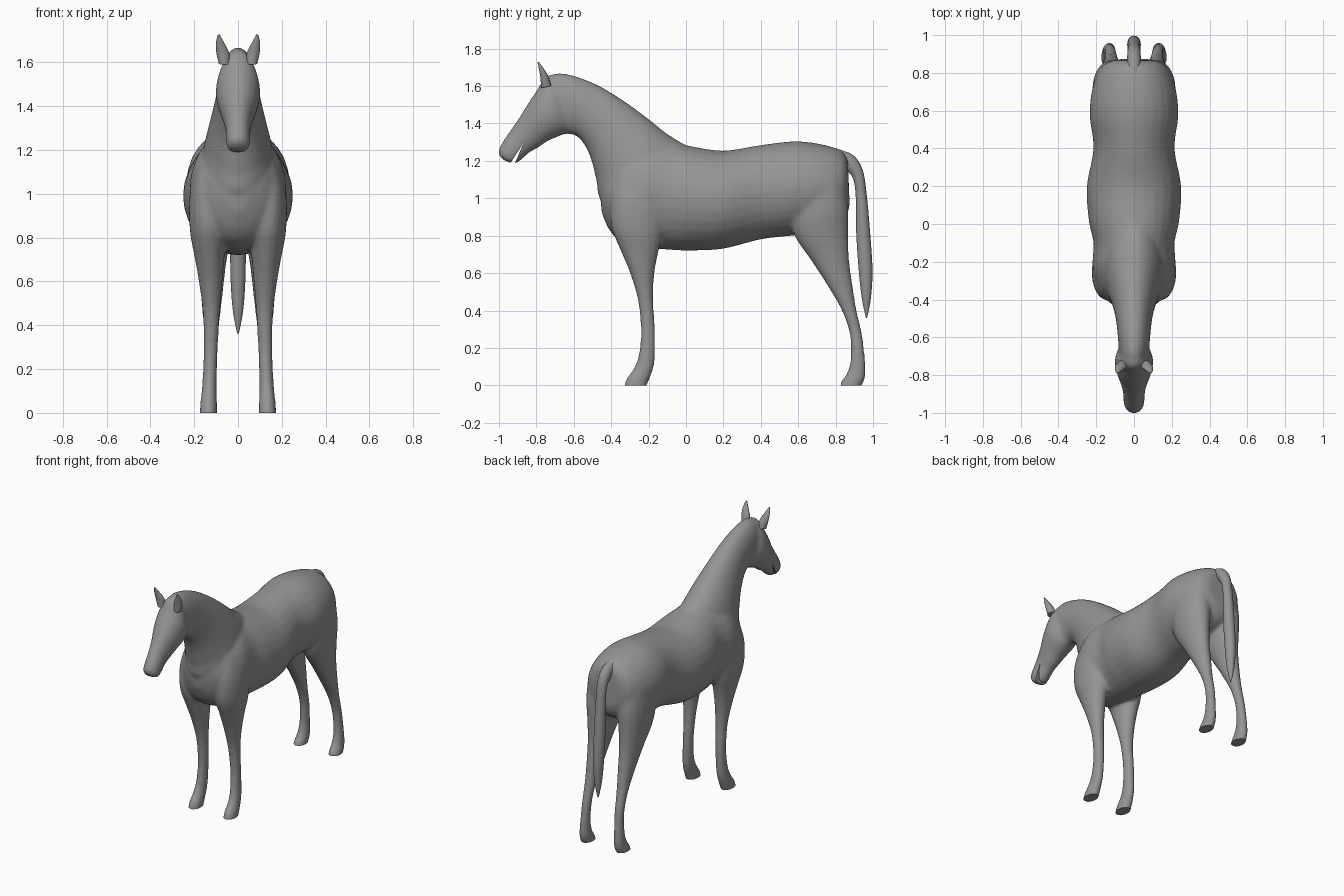
import bpy, bmesh
from math import cos, sin, tau, radians
from mathutils import Vector

default_cube = bpy.data.objects.get("Cube")
if default_cube:
    bpy.data.objects.remove(default_cube, do_unlink=True)

# One flat coat colour
coat = bpy.data.materials.new("grey coat")
coat.use_nodes = True
coat.diffuse_color = (.3, .3, .3, 1)
coat.node_tree.nodes["Principled BSDF"].inputs["Base Color"].default_value = coat.diffuse_color


def spline(before, start, end, after, t):
    """Catmull-Rom blend between two sections."""
    return (start * 2 + (end - before) * t
            + (before * 2 - start * 5 + end * 4 - after) * t ** 2
            + (start * 3 - before - end * 3 + after) * t ** 3) / 2


def add_loft(bm, sections, side=1, steps=6, segments=28):
    """Skin oval rings: (edge y, edge z, opposite y, opposite z, half width, centre x)."""
    rows = [Vector(section if len(section) == 6 else (*section, 0)) for section in sections]
    rows = [rows[0]] + rows + [rows[-1]]
    smooth_rows = []
    for before, start, end, after in zip(rows, rows[1:], rows[2:], rows[3:]):
        smooth_rows += [spline(before, start, end, after, i / steps) for i in range(steps)]
    smooth_rows.append(rows[-1])
    rings = []
    for ay, az, by, bz, width, x in smooth_rows:
        ring = []
        for k in range(segments):
            c, s = cos(tau * k / segments), sin(tau * k / segments)
            ring.append(bm.verts.new((side * (x + width * s),
                                      (ay + by) / 2 + (ay - by) / 2 * c,
                                      (az + bz) / 2 + (az - bz) / 2 * c)))
        rings.append(ring)
    faces = [bm.faces.new(rings[0]), bm.faces.new(rings[-1][::-1])]
    for lower, upper in zip(rings, rings[1:]):
        for k in range(segments):
            n = (k + 1) % segments
            faces.append(bm.faces.new((lower[k], upper[k], upper[n], lower[n])))
    bmesh.ops.recalc_face_normals(bm, faces=faces)


def make_object(name, bm):
    mesh = bpy.data.meshes.new(name)
    bm.to_mesh(mesh)
    bm.free()
    mesh.materials.append(coat)
    obj = bpy.data.objects.new(name, mesh)
    bpy.context.collection.objects.link(obj)
    return obj


def finish(obj):
    """Apply modifiers and shade smoothly, keeping cut edges crisp."""
    bpy.ops.object.select_all(action='DESELECT')
    obj.select_set(True)
    bpy.context.view_layer.objects.active = obj
    bpy.ops.object.convert(target='MESH')
    bpy.ops.object.shade_smooth_by_angle(angle=radians(50))


def make_prism(name, outline, half_width):
    """Cutter: a side outline extruded across the model."""
    bm = bmesh.new()
    face = bm.faces.new([bm.verts.new((-half_width, y, z)) for y, z in outline])
    extruded = bmesh.ops.extrude_face_region(bm, geom=[face])["geom"]
    bmesh.ops.translate(bm, vec=(half_width * 2, 0, 0),
                        verts=[v for v in extruded if isinstance(v, bmesh.types.BMVert)])
    bmesh.ops.recalc_face_normals(bm, faces=bm.faces)
    cutter = make_object(name, bm)
    cutter.hide_render = True
    return cutter


# Barrel, from rump to chest
torso = [
    (.865, 1.21, .875, .96, .10), (.83, 1.255, .84, .88, .17),
    (.72, 1.29, .72, .82, .22), (.58, 1.305, .57, .80, .235),
    (.4, 1.285, .4, .78, .215), (.2, 1.255, .2, .73, .25),
    (.02, 1.28, .02, .72, .24), (-.1, 1.3, -.1, .725, .215),
    (-.22, 1.3, -.25, .74, .22), (-.33, 1.25, -.35, .77, .19),
    (-.42, 1.18, -.41, .83, .13), (-.465, 1.1, -.45, .92, .05)]

# Neck, from withers to poll
neck = [
    (.04, 1.26, -.2, .95, .13), (-.1, 1.345, -.44, .98, .16),
    (-.2, 1.425, -.48, 1.1, .14), (-.33, 1.52, -.505, 1.2, .115),
    (-.46, 1.6, -.54, 1.28, .097), (-.58, 1.65, -.59, 1.335, .087),
    (-.68, 1.67, -.66, 1.345, .08), (-.74, 1.65, -.7, 1.36, .07)]

# Head, from poll to lips
head = [
    (-.7, 1.665, -.62, 1.42, .06), (-.755, 1.65, -.62, 1.36, .09),
    (-.79, 1.59, -.67, 1.335, .102), (-.84, 1.515, -.74, 1.305, .09),
    (-.89, 1.435, -.79, 1.27, .07), (-.945, 1.355, -.835, 1.245, .058),
    (-.985, 1.295, -.875, 1.21, .056), (-1.005, 1.245, -.9, 1.19, .052),
    (-.98, 1.205, -.925, 1.185, .036)]

# Legs, from shoulder or hip to hoof
front_leg = [
    (-.36, 1.15, -.12, 1.15, .05, .13), (-.4, 1, -.1, 1, .08, .14),
    (-.4, .85, -.12, .82, .085, .135), (-.35, .72, -.15, .7, .068, .13),
    (-.3, .6, -.17, .58, .053, .125), (-.257, .45, -.174, .45, .039, .122),
    (-.242, .28, -.164, .28, .033, .125), (-.257, .15, -.165, .14, .033, .13),
    (-.287, .08, -.18, .07, .036, .133), (-.323, .03, -.2, .02, .04, .134),
    (-.335, -.03, -.22, -.03, .04, .135)]
hind_leg = [
    (.6, 1.1, .84, 1.1, .08, .13), (.56, .92, .867, .95, .1, .12),
    (.58, .8, .868, .8, .085, .12), (.66, .68, .873, .67, .065, .12),
    (.745, .55, .892, .53, .05, .12), (.832, .4, .913, .4, .037, .122),
    (.875, .27, .943, .27, .031, .125), (.88, .15, .958, .14, .031, .13),
    (.862, .07, .962, .06, .035, .132), (.828, .02, .947, .01, .04, .134),
    (.82, -.03, .92, -.03, .04, .135)]

# Fuse the anatomy into one soft skin
body_mesh = bmesh.new()
for part in (torso, neck, head):
    add_loft(body_mesh, part)
for side in (1, -1):
    add_loft(body_mesh, front_leg, side)
    add_loft(body_mesh, hind_leg, side)
body = make_object("horse_body", body_mesh)
remesh = body.modifiers.new("Fuse", 'REMESH')
remesh.mode = 'VOXEL'
remesh.voxel_size = .009
soften = body.modifiers.new("Soften", 'SMOOTH')
soften.factor = .5
soften.iterations = 22

# Mouth slit and flat hoof soles
cutters = [
    make_prism("mouth_cutter", [(-.868, 1.297), (-.95, 1.17), (-.922, 1.17)], .2),
    make_prism("sole_cutter", [(-1, 0), (1, 0), (1, -.2), (-1, -.2)], .5)]
for cutter in cutters:
    cut = body.modifiers.new(cutter.name, 'BOOLEAN')
    cut.operation = 'DIFFERENCE'
    cut.solver = 'EXACT'
    cut.object = cutter
finish(body)
for cutter in cutters:
    bpy.data.objects.remove(cutter, do_unlink=True)

# Tail, arching from the dock and hanging down
tail = [
    (.74, 1.285, .76, 1.2, .03), (.83, 1.258, .81, 1.19, .034),
    (.9, 1.225, .86, 1.15, .036), (.945, 1.15, .895, 1.1, .034),
    (.966, 1.02, .908, 1, .033), (.984, .82, .91, .82, .036),
    (.997, .62, .923, .62, .034), (.99, .48, .938, .48, .025),
    (.975, .39, .955, .39, .01), (.967, .36, .963, .36, .002)]
tail_mesh = bmesh.new()
add_loft(tail_mesh, tail)
finish(make_object("tail", tail_mesh))

# Pointed ears
ear = [
    (-.775, 1.59, -.72, 1.6, .026, .062), (-.778, 1.64, -.735, 1.65, .029, .07),
    (-.786, 1.69, -.758, 1.69, .019, .082), (-.794, 1.728, -.786, 1.728, .004, .088)]
for side, name in ((1, "left_ear"), (-1, "right_ear")):
    ear_mesh = bmesh.new()
    add_loft(ear_mesh, ear, side)
    finish(make_object(name, ear_mesh))
